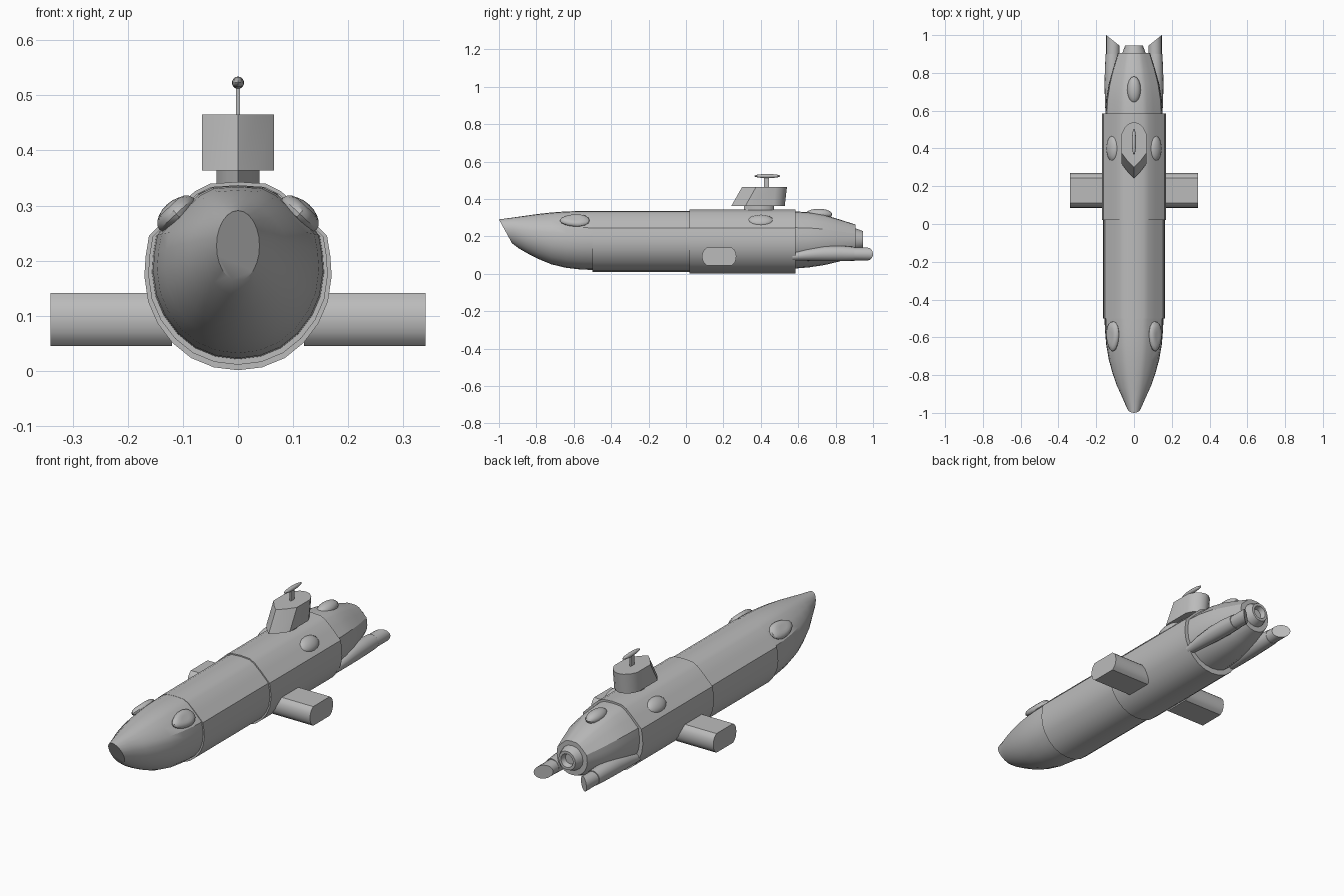
import bpy, bmesh, math
from mathutils import Vector, Matrix

if "Cube" in bpy.data.objects:
    bpy.data.objects.remove(bpy.data.objects["Cube"])

grey = bpy.data.materials.new("hull grey")
grey.use_nodes = True
colour = (0.5, 0.5, 0.5, 1)
grey.diffuse_color = colour
grey.node_tree.nodes["Principled BSDF"].inputs["Base Color"].default_value = colour


def finish(name, bm, angle=30):
    bmesh.ops.recalc_face_normals(bm, faces=bm.faces)
    mesh = bpy.data.meshes.new(name)
    bm.to_mesh(mesh)
    bm.free()
    mesh.materials.append(grey)
    ob = bpy.data.objects.new(name, mesh)
    bpy.context.collection.objects.link(ob)
    bpy.ops.object.select_all(action='DESELECT')
    ob.select_set(True)
    bpy.context.view_layer.objects.active = ob
    bpy.ops.object.shade_smooth_by_angle(angle=math.radians(angle))
    return ob


def loft(name, rings, caps=True, angle=30):
    bm = bmesh.new()
    loops = [[bm.verts.new(p) for p in r] for r in rings]
    n = len(loops[0])
    for a, b in zip(loops, loops[1:]):
        for i in range(n):
            j = (i + 1) % n
            bm.faces.new((a[i], a[j], b[j], b[i]))
    if caps:
        bm.faces.new(loops[0])
        bm.faces.new(loops[-1])
    return finish(name, bm, angle)


# Half of the hull cross-section, scaled to half-width 1 and height 1
HALF = [(0, 1), (.3, .99), (.46, .95), (.68, .85), (.95, .715), (.985, .61),
        (1, .5), (.96, .365), (.86, .25), (.7, .145), (.5, .065), (.26, .016), (0, 0)]


def hull_ring(y, w, zb, zt, blend=0, shear=0):
    pts = []
    for i, (x, z) in enumerate(HALF):
        a = math.pi * i / (len(HALF) - 1)
        x += (math.sin(a) - x) * blend
        z += (.5 + .5 * math.cos(a) - z) * blend
        pts.append(Vector((x * w, y + shear * (1 - z), zb + z * (zt - zb))))
    return pts + [Vector((-p.x, p.y, p.z)) for p in reversed(pts[1:-1])]


def tube_ring(y, cx, cz, rx, rz, slant=0, n=16):
    return [Vector((cx + rx * math.cos(t), y + slant * math.cos(t), cz + rz * math.sin(t)))
            for t in (math.tau * i / n for i in range(n))]


# Hull sections
loft("nose", [hull_ring(*r) for r in [
    (-1, .039, .163, .291, 1, .07), (-.94, .062, .137, .299, .85, .045),
    (-.87, .09, .108, .309, .6, .025), (-.8, .112, .08, .319, .4, .01),
    (-.72, .133, .051, .328, .2), (-.64, .147, .032, .334, .1),
    (-.56, .154, .023, .336), (-.5, .156, .021, .336)]])
loft("forward_hull", [hull_ring(y, .163, .011, .337) for y in (-.5, .02)])
loft("rear_hull", [hull_ring(y, .17, .001, .343) for y in (.02, .585)])
loft("tail", [hull_ring(*r) for r in [
    (.58, .152, .028, .334), (.66, .147, .035, .329), (.74, .134, .047, .315),
    (.82, .112, .066, .291), (.905, .085, .095, .264)]])

# Hollow engine nozzle
loft("tail_nozzle", [tube_ring(y, 0, .182, r, r) for y, r in [
    (.89, .065), (.91, .06), (.945, .047), (.945, .034), (.92, .026)]])

# Engine pods with obliquely cut exhausts
for side, label in ((1, "left"), (-1, "right")):
    loft(label + "_pod", [tube_ring(y, side * cx, cz, r, rz) for y, cx, cz, r, rz in [
        (.57, .125, .092, .025, .02), (.65, .122, .102, .032, .032),
        (.74, .117, .108, .039, .04), (.83, .114, .109, .04, .041),
        (.9, .113, .107, .037, .037)]])
    loft(label + "_exhaust", [tube_ring(y, side * .112, .106, .035, .034, s * side)
                              for y, s in ((.86, 0), (.972, .028))])

# Fins: flat top and bottom, rounded leading and trailing edges
fin = []
for cy, d in ((.232, 1), (.123, -1)):
    for k in range(-4, 5):
        t = d * k / 4
        fin.append((cy + d * .037 * math.sqrt(1 - .9 * t * t), .093 + .048 * t))
for side, label in ((1, "left"), (-1, "right")):
    loft(label + "_fin", [[Vector((x * side, y, z)) for y, z in fin] for x in (.12, .34)])


# Blisters: rounded domes lying on the hull facets
def blister(name, loc, size, tilt, taper=0, flat=1.0):
    bm = bmesh.new()
    bmesh.ops.create_uvsphere(bm, u_segments=16, v_segments=10, radius=1)
    for v in bm.verts:
        v.co.x *= 1 + taper * v.co.y
        v.co.z = min(v.co.z, flat)
    bm.transform(Matrix.Translation(loc) @ Matrix.Rotation(tilt, 4, 'Y')
                 @ Matrix.Diagonal((*size, 1)))
    finish(name, bm)


for side, label in ((1, "left"), (-1, "right")):
    tilt = side * math.radians(43)
    blister(label + "_front_blister", (side * .112, -.595, .285), (.042, .08, .024),
            tilt, .2, .75)
    blister(label + "_rear_blister", (side * .113, .4, .284), (.04, .068, .024), tilt)
blister("tail_blister", (0, .71, .318), (.036, .072, .03), 0)


# Conning tower
def tower_ring(z, front, back, w):
    half = [(0, front), (w * .5, front + .032), (w, front + .075), (w, back - .06),
            (w * .75, back - .028), (w * .4, back - .008), (0, back)]
    return [Vector((x, y, z)) for x, y in half] + \
           [Vector((-x, y, z)) for x, y in reversed(half[1:-1])]


loft("tower_neck", [tower_ring(z, .31, .47, .039) for z in (.33, .366)])
loft("tower", [tower_ring(.364, .243, .528, .065), tower_ring(.465, .3, .54, .065)], angle=35)

# Mast and scanner head
loft("mast", [[Vector((x * .004, .43 + y * .014, z)) for x, y in
               ((1, 1), (-1, 1), (-1, -1), (1, -1))] for z in (.46, .525)])
blister("scanner", (0, .435, .523), (.011, .07, .011), 0)
